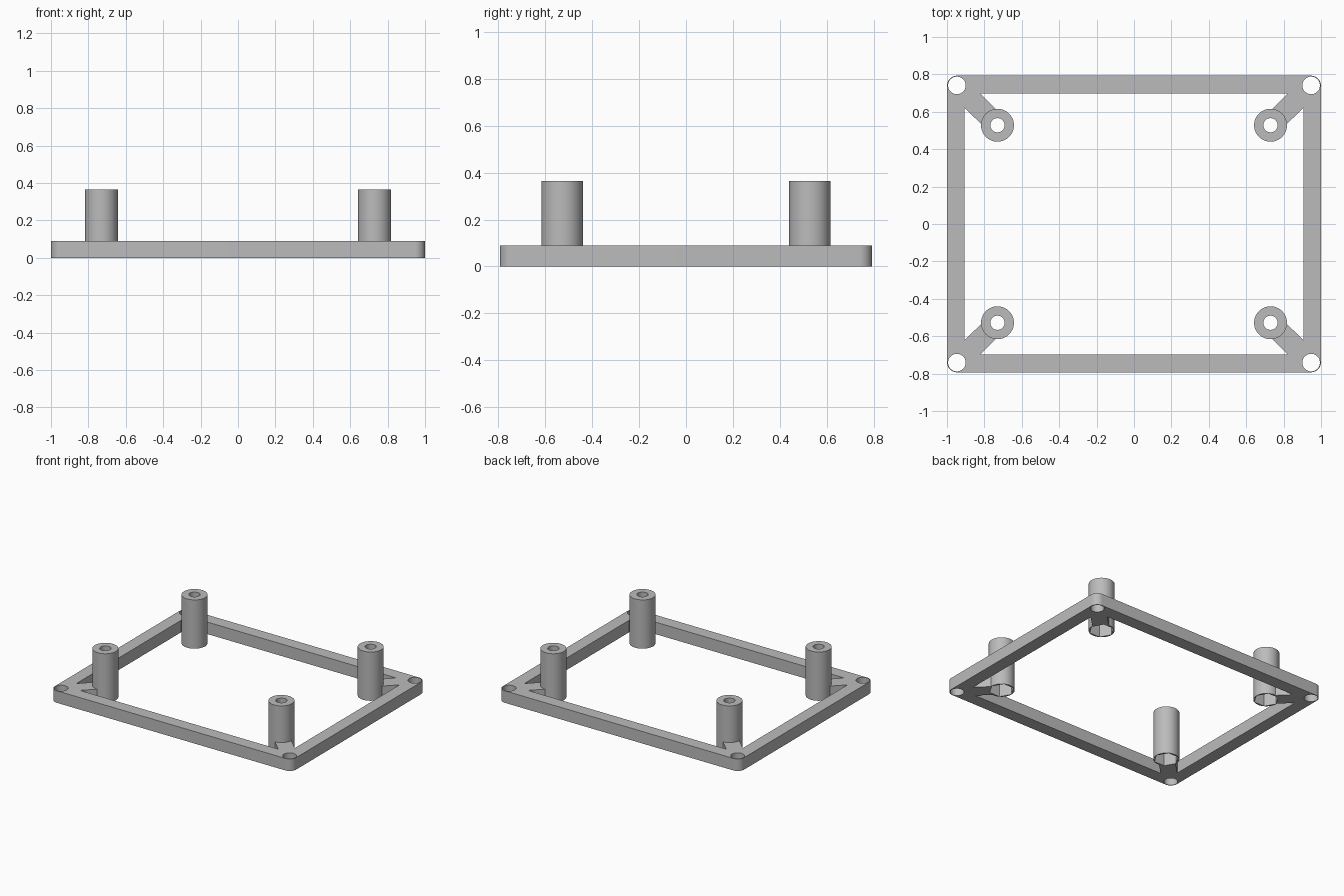
import bpy, bmesh, math
from mathutils import Matrix, Vector

cube = bpy.data.objects.get("Cube")
if cube:
    bpy.data.objects.remove(cube, do_unlink=True)

grey = bpy.data.materials.new("plain grey")
grey.use_nodes = True
grey.diffuse_color = (0.5, 0.5, 0.5, 1)
grey.node_tree.nodes["Principled BSDF"].inputs["Base Color"].default_value = (0.5, 0.5, 0.5, 1)

HALF_X, HALF_Y, PLATE = 1.0, 0.793, 0.09
BAR = 0.095
HOLE = Vector((0.947, 0.741, 0))
POST = Vector((0.73, 0.528, 0))
POST_TOP = 0.365
CORNERS = [(sx, sy) for sx in (-1, 1) for sy in (-1, 1)]


def finish(name, bm):
    mesh = bpy.data.meshes.new(name)
    bm.to_mesh(mesh)
    bm.free()
    mesh.materials.append(grey)
    obj = bpy.data.objects.new(name, mesh)
    bpy.context.collection.objects.link(obj)
    return obj


def box(name, centre, size, turn=0, rounding=0):
    bm = bmesh.new()
    bmesh.ops.create_cube(bm, size=1)
    bmesh.ops.scale(bm, vec=size, verts=bm.verts)
    if rounding:
        upright = [e for e in bm.edges
                   if abs(e.verts[0].co.z - e.verts[1].co.z) > 0.01]
        bmesh.ops.bevel(bm, geom=upright, offset=rounding, segments=12,
                        profile=0.5, affect='EDGES')
    bm.transform(Matrix.Translation(centre) @ Matrix.Rotation(turn, 4, 'Z'))
    return finish(name, bm)


def prism(name, x, y, z0, z1, radius, sides=48, turn=0):
    bm = bmesh.new()
    bmesh.ops.create_cone(bm, cap_ends=True, segments=sides, radius1=radius,
                          radius2=radius, depth=z1 - z0)
    bm.transform(Matrix.Translation((x, y, (z0 + z1) / 2))
                 @ Matrix.Rotation(turn, 4, 'Z'))
    return finish(name, bm)


def combine(target, tool, operation):
    tool.hide_render = True
    mod = target.modifiers.new(operation.lower(), 'BOOLEAN')
    mod.operation, mod.solver, mod.object = operation, 'EXACT', tool
    bpy.context.view_layer.objects.active = target
    bpy.ops.object.modifier_apply(modifier=mod.name)
    bpy.data.objects.remove(tool, do_unlink=True)


# Rectangular frame with rounded outer corners
frame = box("mounting_frame", (0, 0, PLATE / 2),
            (2 * HALF_X, 2 * HALF_Y, PLATE), rounding=0.054)
combine(frame, box("opening", (0, 0, PLATE / 2),
                   (2 * (HALF_X - BAR), 2 * (HALF_Y - BAR), 1)), 'DIFFERENCE')

# Diagonal arms and tall standoffs
for sx, sy in CORNERS:
    start = Vector((HOLE.x * sx, HOLE.y * sy, PLATE / 2))
    end = Vector((POST.x * sx, POST.y * sy, PLATE / 2))
    way = end - start
    combine(frame, box("arm", (start + end) / 2, (way.length, 0.113, PLATE),
                       turn=math.atan2(way.y, way.x)), 'UNION')
    combine(frame, prism("standoff", end.x, end.y, 0, POST_TOP, 0.088), 'UNION')

# Corner holes, standoff bores and hexagonal nut pockets
for sx, sy in CORNERS:
    px, py = POST.x * sx, POST.y * sy
    combine(frame, prism("corner_hole", HOLE.x * sx, HOLE.y * sy, -0.1, 0.2, 0.047),
            'DIFFERENCE')
    combine(frame, prism("bore", px, py, -0.1, 0.5, 0.038), 'DIFFERENCE')
    combine(frame, prism("nut_pocket", px, py, -0.1, 0.15, 0.086, sides=6,
                         turn=math.pi / 6), 'DIFFERENCE')

bpy.ops.object.select_all(action='DESELECT')
frame.select_set(True)
bpy.context.view_layer.objects.active = frame
bpy.ops.object.shade_smooth_by_angle(angle=math.radians(30))
